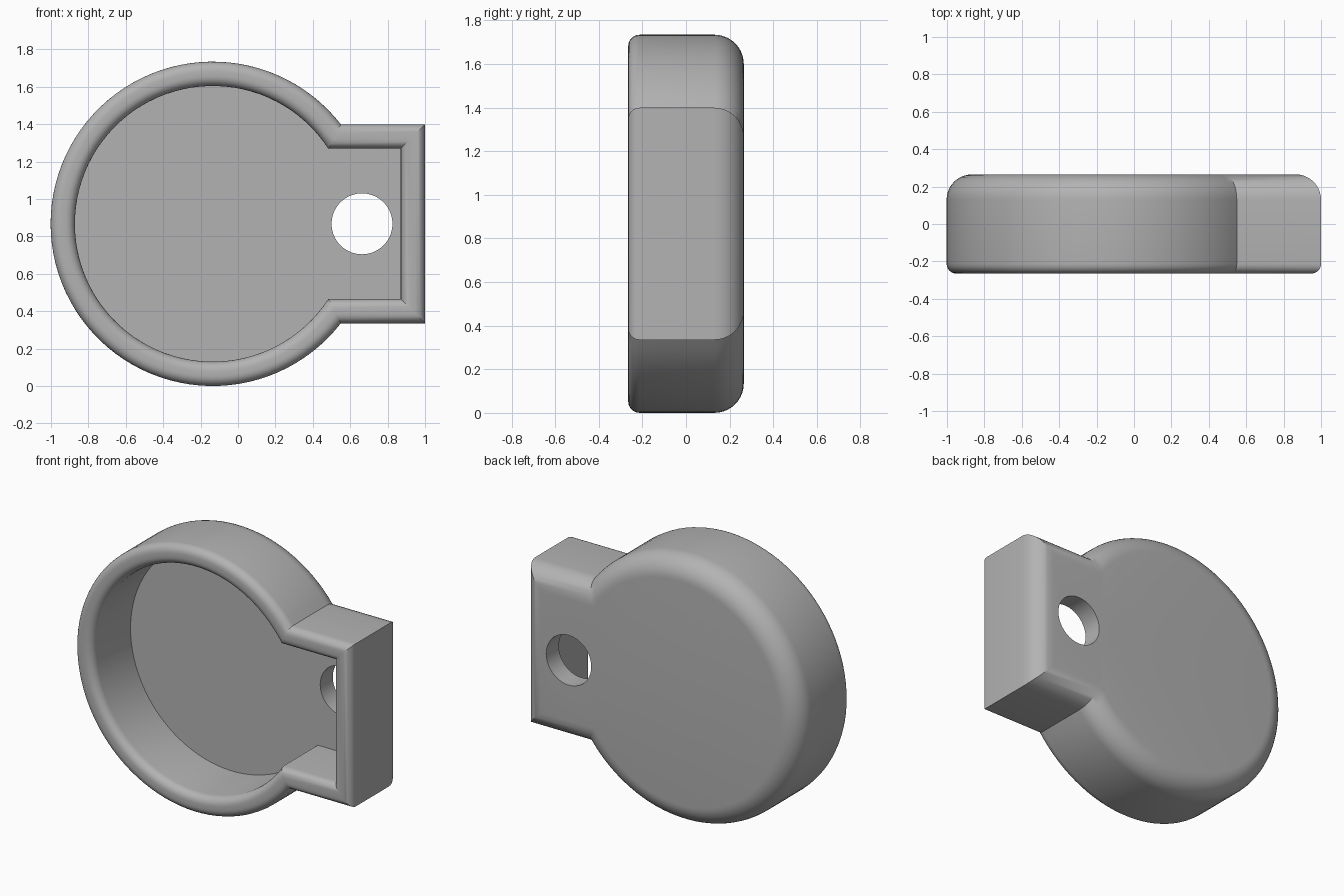
import bpy, bmesh, math

if "Cube" in bpy.data.objects:
    bpy.data.objects.remove(bpy.data.objects["Cube"])

CX, CZ, R = -0.135, 0.867, 0.867      # round part
HALF, END = 0.532, 1.0                # square tab: half height and end
Y0, Y1 = -0.265, 0.265                # open front, closed back
WALL, LIP, BACK = 0.13, 0.052, 0.135  # wall thickness, edge radii
FLOOR = Y1 - WALL
HOLE_X, HOLE_R = 0.663, 0.163
ARC_N, HOLE_N = 80, 40


def outline(d):
    """Keyhole outline moved inward by d, as (x, z) points."""
    r, h, e = R - d, HALF - d, END - d
    a = math.asin(h / r)
    pts = []
    for i in range(ARC_N + 1):
        t = a + (2 * math.pi - 2 * a) * i / ARC_N
        pts.append((CX + r * math.cos(t), CZ + r * math.sin(t)))
    return pts + [(e, CZ - h), (e, CZ + h)]


def arc(cd, cy, r, a0, a1, n):
    """Quarter-round part of the wall section, as (inset, y) points."""
    out = []
    for i in range(n + 1):
        a = math.radians(a0 + (a1 - a0) * i / n)
        out.append((cd + r * math.cos(a), cy + r * math.sin(a)))
    return out


# Wall section: back edge, outside, rounded front lip, inside down to the floor
section = (arc(BACK, Y1 - BACK, BACK, 90, 180, 10)
           + arc(LIP, Y0 + LIP, LIP, 180, 270, 6)
           + arc(WALL - LIP, Y0 + LIP, LIP, 270, 360, 6)
           + [(WALL, FLOOR)])

bm = bmesh.new()


def ring(points, y):
    return [bm.verts.new((x, y, z)) for x, z in points]


def bridge(a, b):
    n = len(a)
    for i in range(n):
        j = (i + 1) % n
        bm.faces.new((a[i], a[j], b[j], b[i]))


# Wall lofted through the section
rings = [ring(outline(d), y) for d, y in section]
for a, b in zip(rings, rings[1:]):
    bridge(a, b)

# Round through hole in the tab
circle = [(HOLE_X + HOLE_R * math.cos(2 * math.pi * i / HOLE_N),
           CZ + HOLE_R * math.sin(2 * math.pi * i / HOLE_N)) for i in range(HOLE_N)]
hole_back, hole_floor = ring(circle, Y1), ring(circle, FLOOR)
bridge(hole_back, hole_floor)

# Flat back and floor around the hole
for outer, inner in ((rings[0], hole_back), (rings[-1], hole_floor)):
    edges = [bm.edges.get((loop[i - 1], loop[i]))
             for loop in (outer, inner) for i in range(len(loop))]
    bmesh.ops.triangle_fill(bm, edges=edges, use_beauty=True, normal=(0, 1, 0))

bmesh.ops.recalc_face_normals(bm, faces=bm.faces)
mesh = bpy.data.meshes.new("keyhole_cover")
bm.to_mesh(mesh)
bm.free()

cover = bpy.data.objects.new("keyhole_cover", mesh)
bpy.context.collection.objects.link(cover)
grey = bpy.data.materials.new("plain grey")
grey.diffuse_color = (0.45, 0.45, 0.45, 1)
grey.use_nodes = True
grey.node_tree.nodes["Principled BSDF"].inputs["Base Color"].default_value = grey.diffuse_color
mesh.materials.append(grey)

bpy.context.view_layer.objects.active = cover
cover.select_set(True)
bpy.ops.object.shade_smooth_by_angle(angle=math.radians(30))
